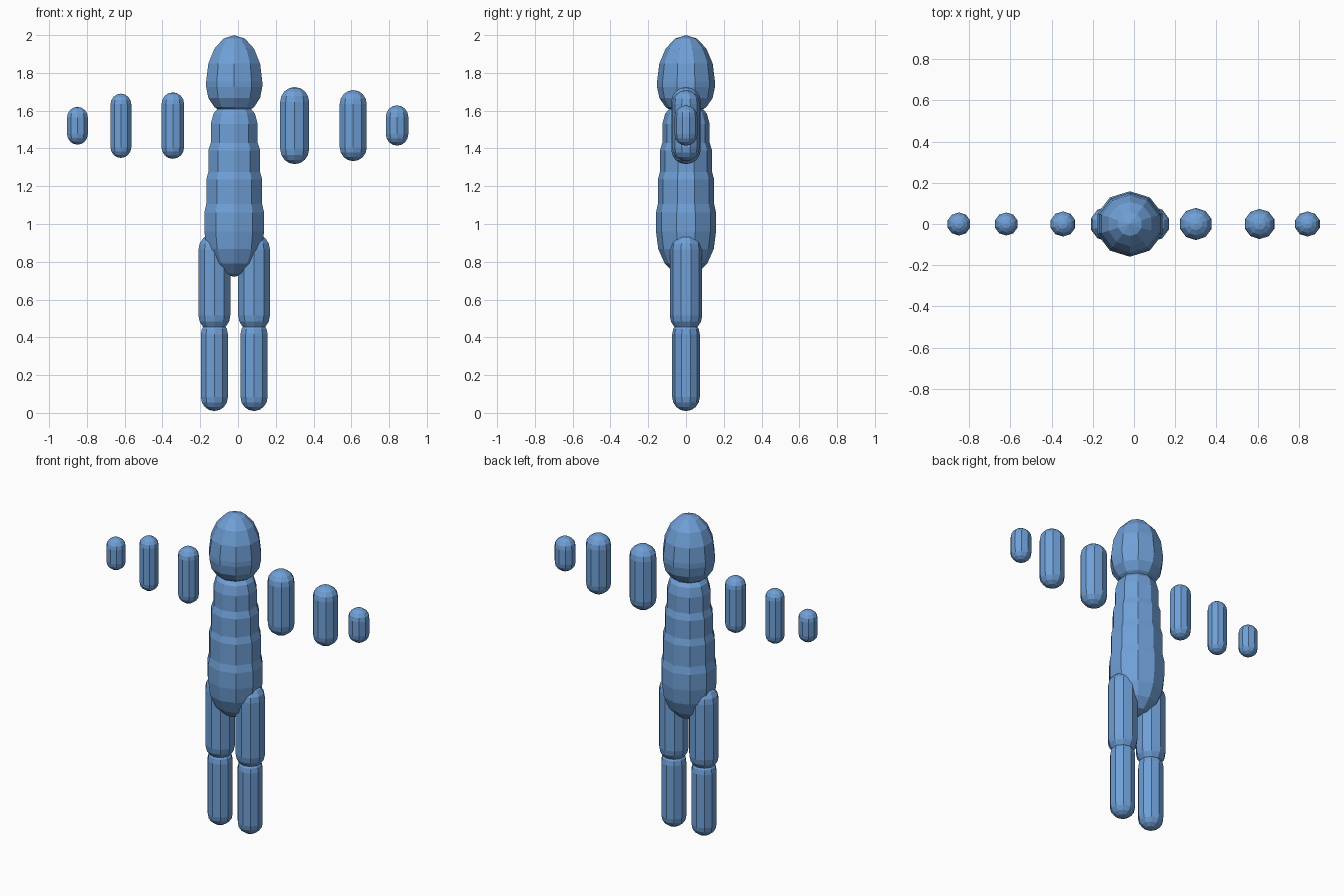
import bpy, bmesh, math

if "Cube" in bpy.data.objects:
    bpy.data.objects.remove(bpy.data.objects["Cube"])

SIDES, RINGS = 10, 4

blue = bpy.data.materials.new("soft_blue")
blue.diffuse_color = (0.16, 0.35, 0.68, 1)
blue.use_nodes = True
blue.node_tree.nodes["Principled BSDF"].inputs["Base Color"].default_value = blue.diffuse_color


def lathe(name, x, profile, ratio=1.0):
    """Spin (radius, z) points, bottom to top, about a vertical axis at x."""
    bm = bmesh.new()
    rings = []
    for r, z in profile:
        if r < 1e-5:
            rings.append([bm.verts.new((x, 0, z))])
        else:
            angles = [math.pi / 2 + math.tau * i / SIDES for i in range(SIDES)]
            rings.append([bm.verts.new((x + r * ratio * math.cos(a), r * math.sin(a), z))
                          for a in angles])
    for low, high in zip(rings, rings[1:]):
        for i in range(SIDES):
            j = (i + 1) % SIDES
            if len(low) == 1:
                bm.faces.new((low[0], high[j], high[i]))
            elif len(high) == 1:
                bm.faces.new((low[i], low[j], high[0]))
            else:
                bm.faces.new((low[i], low[j], high[j], high[i]))
    bmesh.ops.recalc_face_normals(bm, faces=bm.faces)
    mesh = bpy.data.meshes.new(name)
    bm.to_mesh(mesh)
    bm.free()
    mesh.materials.append(blue)
    obj = bpy.data.objects.new(name, mesh)
    bpy.context.collection.objects.link(obj)
    return obj


def cap(r, base, height):
    """Quarter-ellipse profile from the rim at base to the pole."""
    steps = [math.pi / 2 * k / RINGS for k in range(RINGS)]
    return [(r * math.cos(t), base + height * math.sin(t)) for t in steps] + [(0, base + height)]


def capsule(name, x, r, bottom, top, low_cap=None, high_cap=None, ratio=1.03):
    low_cap, high_cap = low_cap or r, high_cap or r
    profile = cap(r, bottom + low_cap, -low_cap)[::-1] + cap(r, top - high_cap, high_cap)
    return lathe(name, x, profile, ratio)


MID = -0.02

# Head with a tall crown
capsule("head", MID, 0.153, 1.575, 2.0, 0.15, 0.245, 1.02)

# Torso: rounded hips, then stepped segments narrowing up to the neck
torso = cap(0.159, 0.96, -0.24)[::-1]
torso += [(0.159, 1.06), (0.149, 1.105), (0.149, 1.235), (0.138, 1.275),
          (0.138, 1.39), (0.125, 1.43), (0.125, 1.53), (0.11, 1.585),
          (0.08, 1.62), (0, 1.65)]
lathe("torso", MID, torso, 1.045)

# Legs
for side, s in (("left", 1), ("right", -1)):
    capsule(side + "_thigh", MID + s * 0.105, 0.086, 0.43, 0.95)
    capsule(side + "_shin", MID + s * 0.105, 0.073, 0.01, 0.49)

# Detached arm segments: x, radius, bottom, top
arms = {
    "right_hand": (-0.85, 0.056, 1.42, 1.62),
    "right_forearm": (-0.62, 0.056, 1.35, 1.69),
    "right_upper_arm": (-0.345, 0.061, 1.345, 1.697),
    "left_upper_arm": (0.30, 0.078, 1.317, 1.725),
    "left_forearm": (0.61, 0.073, 1.333, 1.709),
    "left_hand": (0.842, 0.061, 1.415, 1.628),
}
for name, dims in arms.items():
    capsule(name, *dims)
